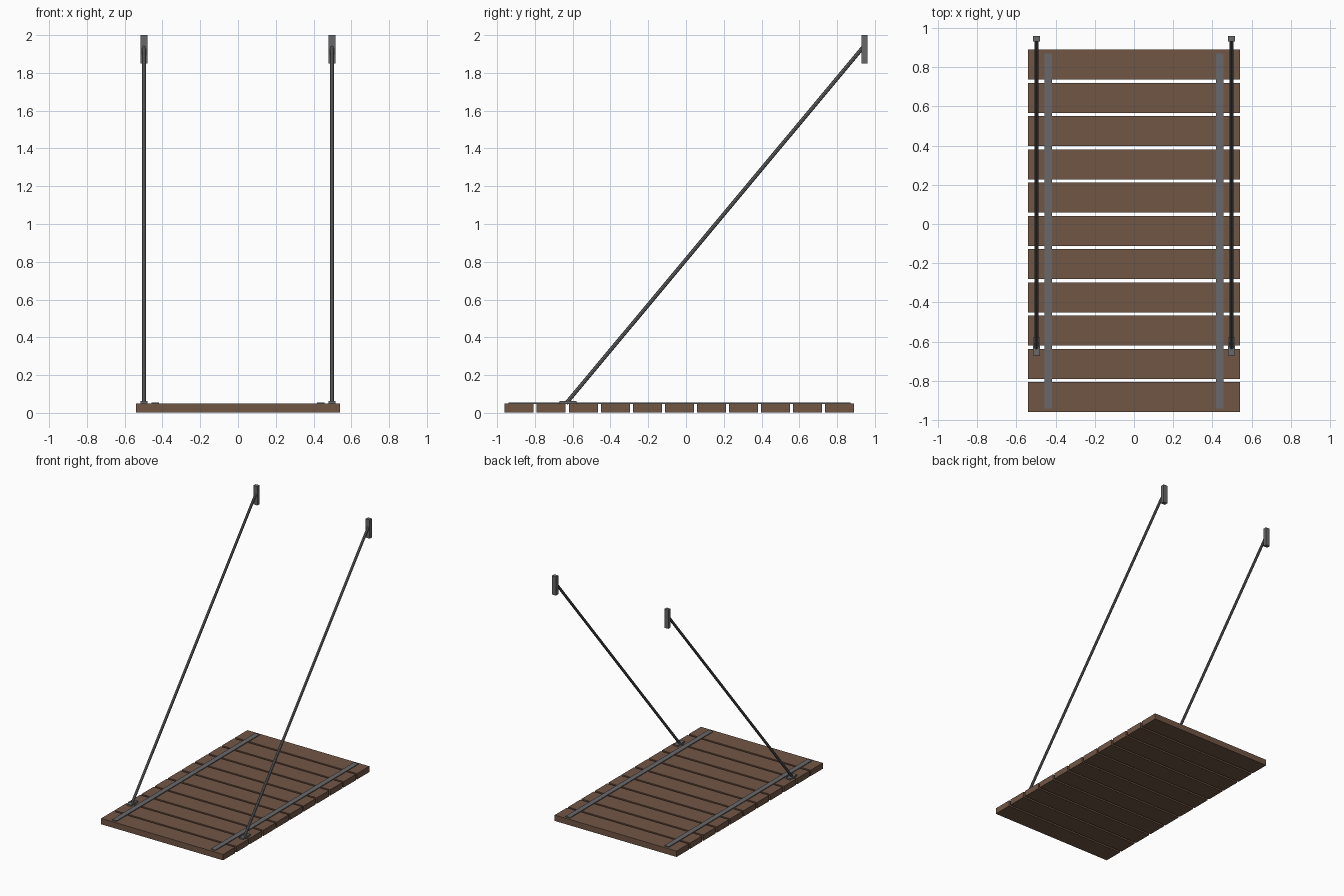
import bpy, bmesh
from mathutils import Vector, Matrix

if "Cube" in bpy.data.objects:
    bpy.data.objects.remove(bpy.data.objects["Cube"])


def mat(name, c):
    m = bpy.data.materials.new(name)
    m.diffuse_color = (*c, 1)
    m.use_nodes = True
    m.node_tree.nodes["Principled BSDF"].inputs["Base Color"].default_value = m.diffuse_color
    return m


wood = mat("brown wood", (0.165, 0.092, 0.06))
iron = mat("grey iron", (0.14, 0.14, 0.145))


def add(name, bm, m):
    me = bpy.data.meshes.new(name)
    bm.to_mesh(me)
    bm.free()
    me.materials.append(m)
    ob = bpy.data.objects.new(name, me)
    bpy.context.collection.objects.link(ob)
    return ob


def box(name, lo, hi, m):
    lo, hi = Vector(lo), Vector(hi)
    bm = bmesh.new()
    bmesh.ops.create_cube(bm, size=1, matrix=Matrix.Translation((lo + hi) / 2)
                          @ Matrix.Diagonal((*(hi - lo), 1)))
    return add(name, bm, m)


def rod(name, a, b, r, m):
    a, b = Vector(a), Vector(b)
    d = b - a
    bm = bmesh.new()
    bmesh.ops.create_cone(bm, cap_ends=True, segments=8, radius1=r, radius2=r, depth=d.length,
                          matrix=Matrix.Translation((a + b) / 2)
                          @ d.to_track_quat('Z', 'Y').to_matrix().to_4x4())
    return add(name, bm, m)


# deck planks
n, y0, y1, gap = 11, -0.96, 0.89, 0.016
w = (y1 - y0 - gap * (n - 1)) / n
for i in range(n):
    y = y0 + i * (w + gap)
    box(f"plank_{i + 1}", (-0.54, y, 0.003), (0.54, y + w, 0.05), wood)

# straps, chain rods, foot plates and wall brackets on both sides
for side, s in (("left", -1), ("right", 1)):
    x = 0.4375 * s
    box(f"strap_{side}", (x - 0.02, -0.94, 0.046), (x + 0.02, 0.87, 0.056), iron)
    x = 0.498 * s
    box(f"foot_plate_{side}", (x - 0.018, -0.67, 0.046), (x + 0.018, -0.58, 0.062), iron)
    rod(f"support_rod_{side}", (x, -0.635, 0.05), (x, 0.945, 1.945), 0.0105, iron)
    box(f"wall_bracket_{side}", (x - 0.018, 0.93, 1.85), (x + 0.018, 0.96, 2.0), iron)
